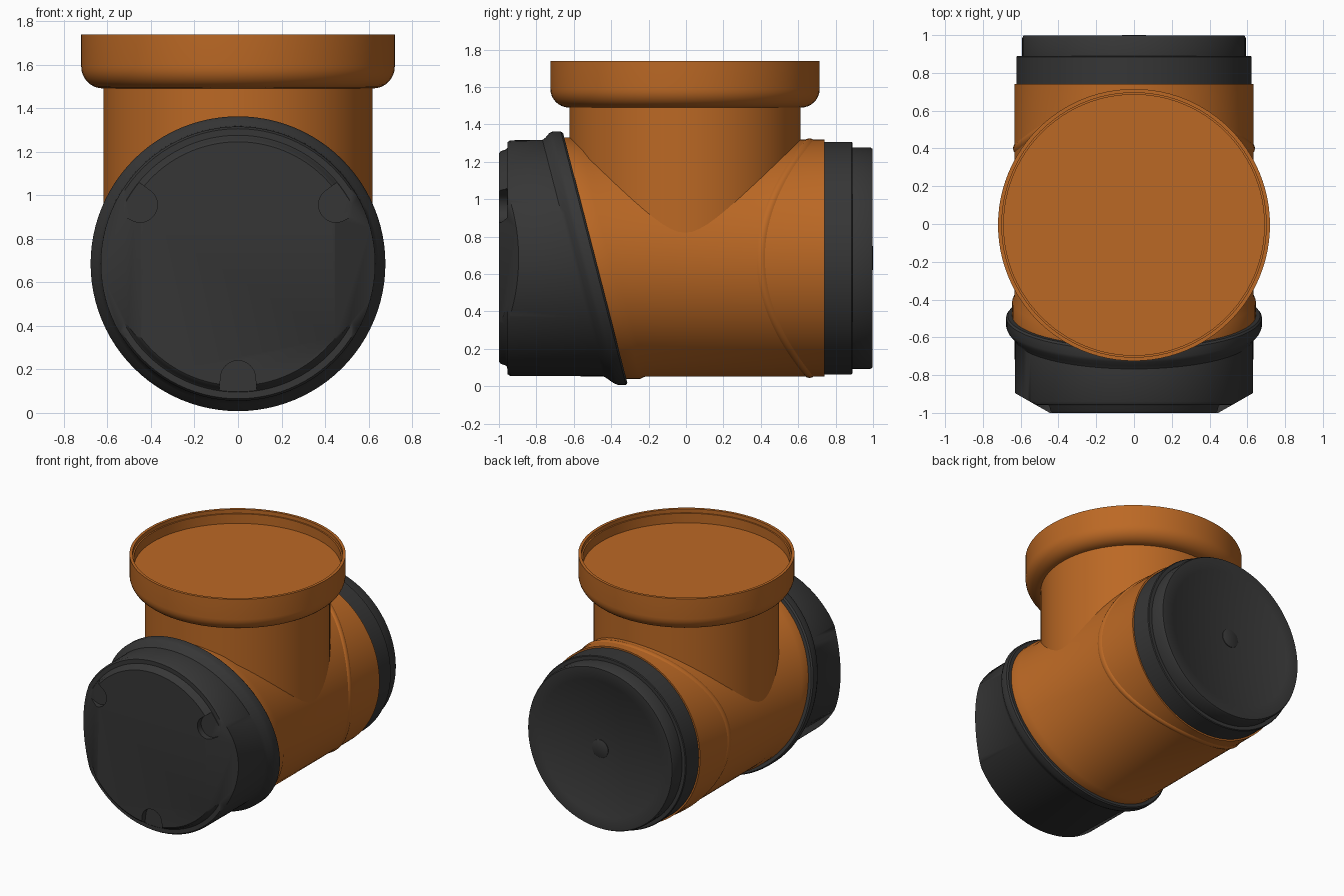
import bpy, bmesh
from math import sin, cos, pi, radians
from mathutils import Vector

cube = bpy.data.objects.get("Cube")
if cube:
    bpy.data.objects.remove(cube, do_unlink=True)

SEG = 96
SLANT = -0.257          # lean of the front joint per unit of height
AXIS_Z = 0.685          # height of the main pipe axis


def material(name, color):
    mat = bpy.data.materials.new(name)
    mat.use_nodes = True
    mat.diffuse_color = color
    bsdf = mat.node_tree.nodes["Principled BSDF"]
    bsdf.inputs["Base Color"].default_value = color
    bsdf.inputs["Roughness"].default_value = 0.6
    return mat


ORANGE = material("orange plastic", (0.50, 0.14, 0.018, 1))
BLACK = material("black plastic", (0.037, 0.037, 0.037, 1))


def finish(name, bm, mat):
    bmesh.ops.recalc_face_normals(bm, faces=bm.faces[:])
    mesh = bpy.data.meshes.new(name)
    bm.to_mesh(mesh)
    bm.free()
    mesh.materials.append(mat)
    obj = bpy.data.objects.new(name, mesh)
    bpy.context.collection.objects.link(obj)
    return obj


def smooth(obj):
    bpy.ops.object.select_all(action='DESELECT')
    obj.select_set(True)
    bpy.context.view_layer.objects.active = obj
    bpy.ops.object.shade_smooth_by_angle(angle=radians(35))


def lathe(profile, place, caps=True):
    """Sweep profile points round an axis; place(point, c, s) gives the position."""
    bm = bmesh.new()
    angles = [2 * pi * i / SEG for i in range(SEG)]
    rings = [[bm.verts.new(place(p, cos(a), sin(a))) for a in angles] for p in profile]
    for lo, hi in zip(rings, rings[1:]):
        for i in range(SEG):
            j = (i + 1) % SEG
            bm.faces.new((lo[i], lo[j], hi[j], hi[i]))
    if caps:
        bm.faces.new(rings[0])
        bm.faces.new(rings[-1])
    return bm


def along_y(p, c, s):
    # point = radius, y, amount of slant
    return (p[0] * c, p[1] + SLANT * p[2] * p[0] * s, AXIS_Z + p[0] * s)


def upright(p, c, s):
    return (p[0] * c, p[1] and p[0] * s - 0.005, p[1])


def bowed(p, c, s):
    return (p[0] * c, p[1] + 0.26 * s * s, AXIS_Z + p[0] * s)


# Main pipe with a flared, slanted front lip
smooth(finish("main_pipe", lathe(
    [(0.645, -0.49, 1), (0.645, -0.41, 1), (0.633, -0.38, 1), (0.633, 0.74, 0)],
    along_y), ORANGE))

# Raised curved seam round the back half of the pipe
smooth(finish("seam_ridge", lathe(
    [(0.628, 0.37), (0.637, 0.385), (0.641, 0.40), (0.637, 0.415), (0.628, 0.43)],
    bowed, caps=False), ORANGE))

# Vertical branch
smooth(finish("branch_pipe", lathe([(0.618, 0.69), (0.618, 1.50)], upright), ORANGE))

# Socket collar with rounded shoulder and recessed lid
shoulder = [(0.62 + 0.1 * sin(a), 1.59 - 0.1 * cos(a))
            for a in [pi / 2 * i / 8 for i in range(9)]]
smooth(finish("socket_collar", lathe(
    shoulder + [(0.72, 1.738), (0.70, 1.738), (0.70, 1.71), (0.69, 1.71), (0.69, 1.64)],
    upright), ORANGE))

# Back cap, stepped, with a small centre boss
smooth(finish("back_cap", lathe(
    [(0.622, 0.725, 0), (0.622, 0.885, 0), (0.617, 0.89, 0), (0.592, 0.89, 0),
     (0.592, 0.985, 0), (0.585, 0.997, 0), (0.50, 0.997, 0), (0.495, 0.994, 0)],
    along_y), BLACK))
smooth(finish("back_boss", lathe(
    [(0.065, 0.985, 0), (0.065, 0.998, 0), (0.062, 1.0, 0)], along_y), BLACK))

# Front cap: slanted flange blending to a straight body and raised face plate
bm = lathe([(0.62, -0.485, 1), (0.668, -0.485, 1), (0.677, -0.495, 1), (0.677, -0.54, 1),
            (0.668, -0.56, 1), (0.645, -0.585, 1), (0.632, -0.605, 1), (0.63, -0.94, 0),
            (0.62, -0.955, 0), (0.59, -0.955, 0), (0.58, -0.965, 0), (0.572, -0.99, 0),
            (0.56, -1.0, 0)], along_y)
for side in (1, -1):    # flat chamfers on both sides of the face
    cut = bmesh.ops.bisect_plane(
        bm, geom=bm.verts[:] + bm.edges[:] + bm.faces[:], dist=1e-5,
        plane_co=Vector((0.446 * side, -1, 0)),
        plane_no=Vector((0.105 * side, -0.184, 0)).normalized(), clear_outer=True)
    edges = [e for e in cut["geom_cut"] if isinstance(e, bmesh.types.BMEdge)]
    bmesh.ops.holes_fill(bm, edges=edges)
front_cap = finish("front_cap", bm, BLACK)

# Three grip notches round the face plate
bm = bmesh.new()
for deg in (31, 149, 270):
    out = Vector((cos(radians(deg)), 0, sin(radians(deg))))
    across = Vector((-out.z, 0, out.x))
    outline = [(0.525 - 0.08 * cos(a), 0.08 * sin(a))
               for a in [pi * i / 16 - pi / 2 for i in range(17)]]
    outline += [(0.7, 0.1), (0.7, -0.1)]
    face = bm.faces.new([bm.verts.new(out * u + across * v + Vector((0, -0.957, AXIS_Z)))
                         for u, v in outline])
    solid = bmesh.ops.extrude_face_region(bm, geom=[face])
    bmesh.ops.translate(bm, vec=(0, -0.1, 0), verts=[
        v for v in solid["geom"] if isinstance(v, bmesh.types.BMVert)])
cutter = finish("notch_cutter", bm, BLACK)
cutter.hide_render = True
mod = front_cap.modifiers.new("notches", 'BOOLEAN')
mod.operation = 'DIFFERENCE'
mod.solver = 'EXACT'
mod.object = cutter
bpy.context.view_layer.objects.active = front_cap
bpy.ops.object.modifier_apply(modifier=mod.name)
bpy.data.objects.remove(cutter, do_unlink=True)
smooth(front_cap)
